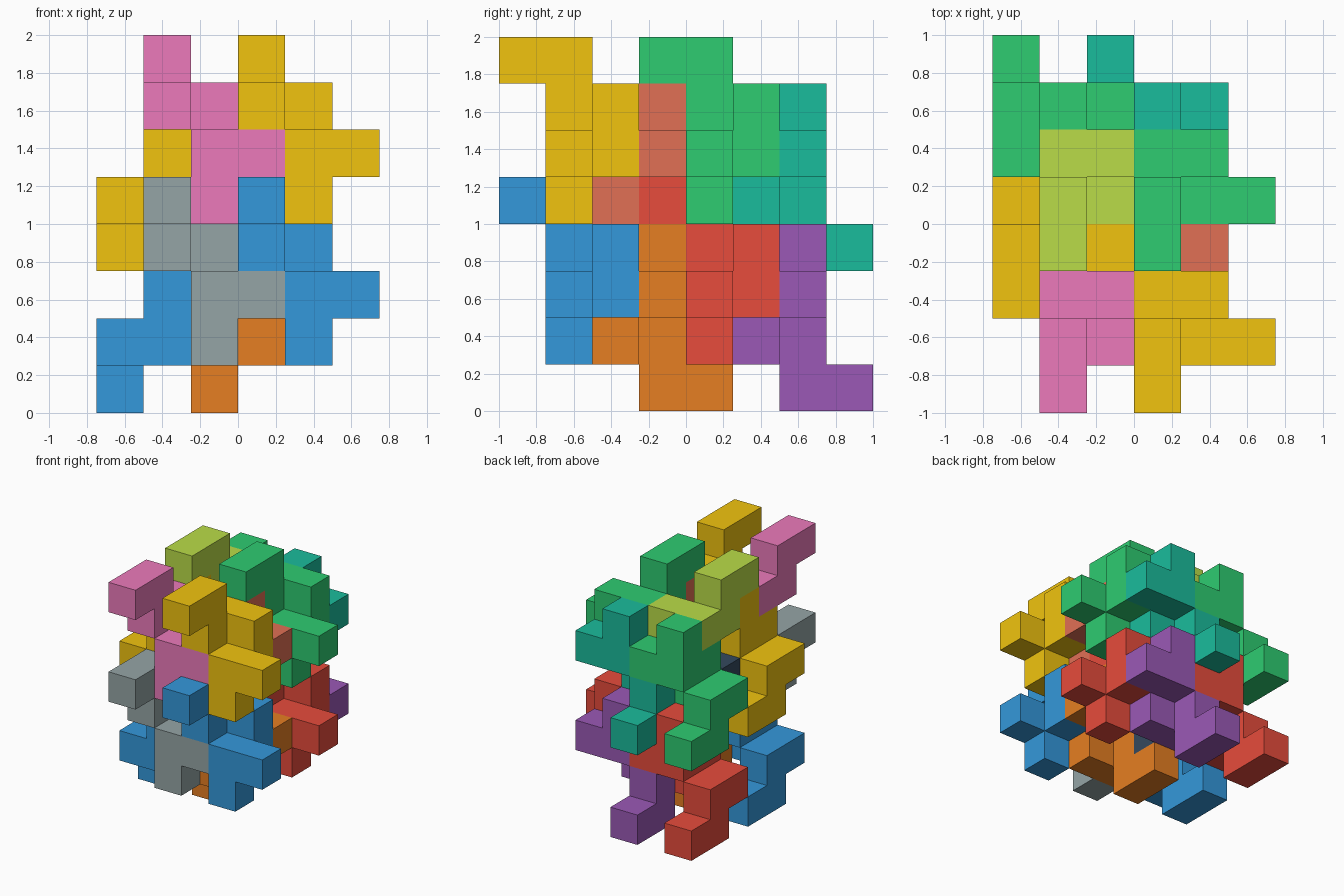
import bpy, bmesh
from mathutils import Vector

if "Cube" in bpy.data.objects:
    bpy.data.objects.remove(bpy.data.objects["Cube"])

U = 0.25  # size of one cube cell

# Nine-cell puzzle piece as a walk through the grid, plus its half turn about x
PIECE = [(0, 0, 0), (0, 1, 0), (0, 1, -1), (0, 2, -1), (1, 2, -1),
         (1, 2, -2), (1, 1, -2), (2, 1, -2), (1, 1, -3)]
FLIPPED = [(x, -y, -z) for x, y, z in PIECE]
DIRS = [Vector(d) for d in ((1, 0, 0), (-1, 0, 0), (0, 1, 0),
                            (0, -1, 0), (0, 0, 1), (0, 0, -1))]


def material(name, hex_code):
    def lin(c):
        c /= 255
        return c / 12.92 if c <= 0.04045 else ((c + 0.055) / 1.055) ** 2.4
    m = bpy.data.materials.new(name)
    m.diffuse_color = [lin(int(hex_code[i:i + 2], 16)) for i in (0, 2, 4)] + [1]
    m.use_nodes = True
    m.node_tree.nodes["Principled BSDF"].inputs["Base Color"].default_value = m.diffuse_color
    return m


def make_piece(name, cells, offset, mat):
    """Outer skin of a set of cube cells, with coplanar faces merged."""
    cells = {tuple(a + b for a, b in zip(c, offset)) for c in cells}
    bm = bmesh.new()
    for c in cells:
        centre = Vector(c) + Vector((0.5, 0.5, 0.5))
        for d in DIRS:
            if tuple(int(v) for v in Vector(c) + d) in cells:
                continue
            u = Vector((d.y, d.z, d.x))
            v = d.cross(u)
            mid = centre + d * 0.5
            bm.faces.new([bm.verts.new((mid + (u * a + v * b) * 0.5) * U)
                          for a, b in ((-1, -1), (1, -1), (1, 1), (-1, 1))])
    bmesh.ops.remove_doubles(bm, verts=bm.verts, dist=1e-4)
    bmesh.ops.dissolve_limit(bm, angle_limit=0.01, verts=bm.verts, edges=bm.edges)
    me = bpy.data.meshes.new(name)
    bm.to_mesh(me)
    bm.free()
    me.materials.append(mat)
    ob = bpy.data.objects.new(name, me)
    bpy.context.collection.objects.link(ob)


MATS = {n: material(n, h) for n, h in dict(
    blue="3498db", red="e74c3c", yellow="f1c40f", green="2ecc71",
    grey="95a5a6", navy="34495e", pink="ec7abb", lime="badc48",
    orange="e67e22", purple="9b59b6", salmon="e17055", teal="1abc9c").items()}

# Colours by [x column][z layer][y row]
UPRIGHT = [[["grey", "navy"], ["pink", "lime"]],
           [["blue", "red"], ["yellow", "green"]]]
TURNED = [[["blue", "red"], ["yellow", "green"]],
          [["orange", "purple"], ["salmon", "teal"]]]

# Both pieces repeat every 2 cells in x and 3 cells in y and z
for i in range(2):
    for k in range(2):
        for j in range(2):
            tag = ("left", "right")[i] + ("_lower", "_upper")[k] + ("_front", "_back")[j]
            make_piece("upright_piece_" + tag, PIECE,
                       (-2 + 2 * i, -4 + 3 * j, 4 + 3 * k), MATS[UPRIGHT[i][k][j]])
            make_piece("turned_piece_" + tag, FLIPPED,
                       (-3 + 2 * i, 3 * j, 3 * k), MATS[TURNED[i][k][j]])
